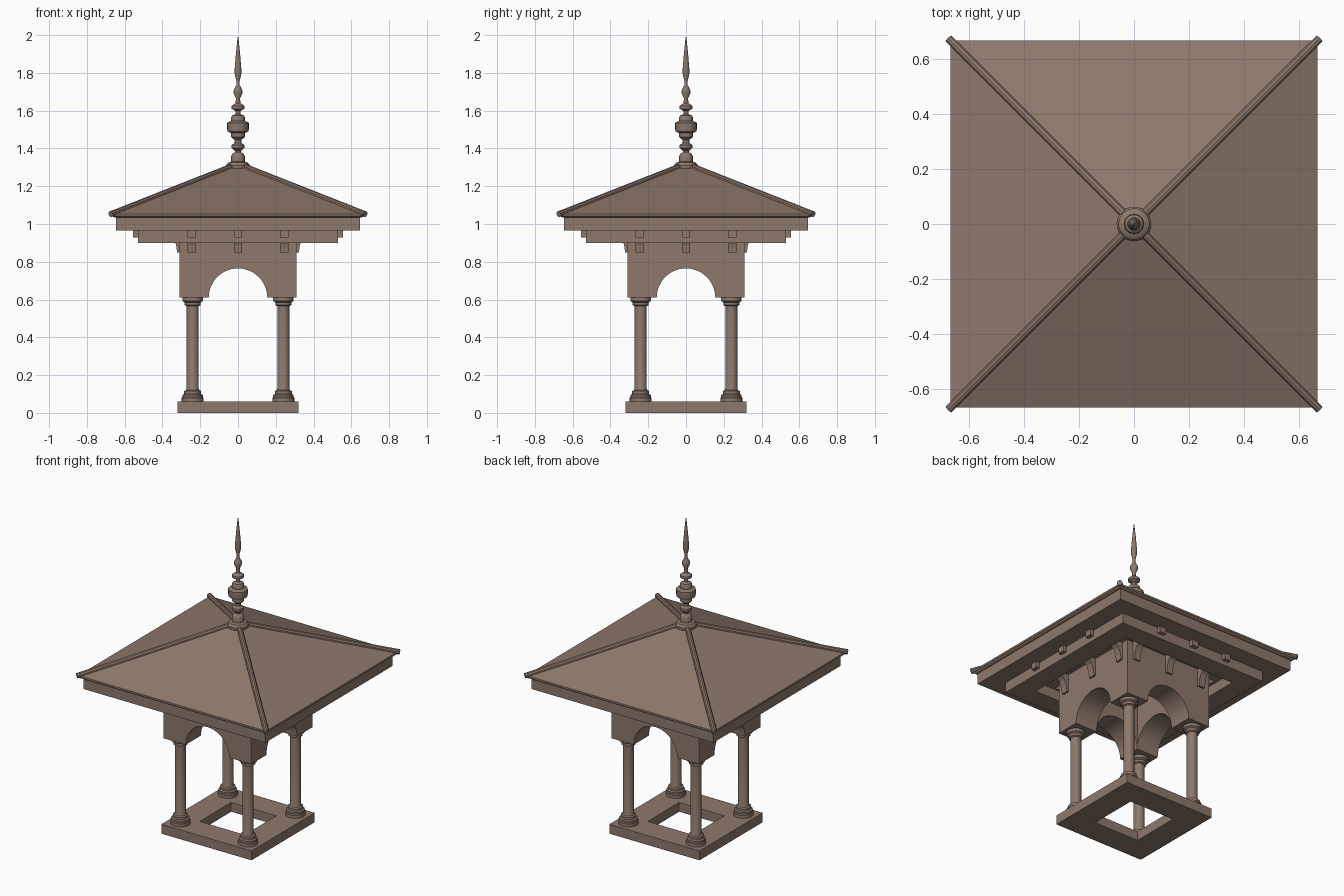
import bpy, bmesh, math
from mathutils import Vector, Matrix

cube = bpy.data.objects.get("Cube")
if cube:
    bpy.data.objects.remove(cube, do_unlink=True)

mat = bpy.data.materials.new("brown_stone")
mat.use_nodes = True
COLOUR = (0.27, 0.19, 0.15, 1)
mat.diffuse_color = COLOUR
mat.node_tree.nodes["Principled BSDF"].inputs["Base Color"].default_value = COLOUR


def finish(name, bm, smooth=False):
    bmesh.ops.recalc_face_normals(bm, faces=bm.faces)
    me = bpy.data.meshes.new(name)
    bm.to_mesh(me)
    bm.free()
    me.materials.append(mat)
    ob = bpy.data.objects.new(name, me)
    bpy.context.collection.objects.link(ob)
    if smooth:
        bpy.ops.object.select_all(action='DESELECT')
        bpy.context.view_layer.objects.active = ob
        ob.select_set(True)
        bpy.ops.object.shade_smooth_by_angle(angle=math.radians(35))
    return ob


def extrude(bm, points, offset):
    """Solid from a flat outline pushed along offset."""
    face = bm.faces.new([bm.verts.new(p) for p in points])
    new = bmesh.ops.extrude_face_region(bm, geom=[face], use_keep_orig=True)
    verts = [v for v in new["geom"] if isinstance(v, bmesh.types.BMVert)]
    bmesh.ops.translate(bm, vec=offset, verts=verts)


def square(half, z):
    return [Vector((x * half, y * half, z)) for x, y in ((-1, -1), (1, -1), (1, 1), (-1, 1))]


def loft(name, levels, closed=False):
    """Stack of squares given as (half size, z), capped or joined into a ring."""
    bm = bmesh.new()
    rings = [[bm.verts.new(p) for p in square(h, z)] for h, z in levels]
    pairs = list(zip(rings, rings[1:]))
    if closed:
        pairs.append((rings[-1], rings[0]))
    else:
        bm.faces.new(rings[0])
        bm.faces.new(rings[-1])
    for a, b in pairs:
        for i in range(4):
            j = (i + 1) % 4
            bm.faces.new((a[i], a[j], b[j], b[i]))
    return finish(name, bm)


def frame(name, outer, inner, z0, z1):
    return loft(name, [(outer, z0), (outer, z1), (inner, z1), (inner, z0)], True)


def lathe(name, profile, x=0, y=0, steps=24):
    bm = bmesh.new()
    verts = [bm.verts.new((r, 0, z)) for r, z in profile]
    edges = [bm.edges.new(e) for e in zip(verts, verts[1:])]
    bmesh.ops.spin(bm, geom=verts + edges, cent=(0, 0, 0), axis=(0, 0, 1),
                   angle=math.tau, steps=steps)
    bmesh.ops.remove_doubles(bm, verts=bm.verts, dist=0.0001)
    bmesh.ops.translate(bm, vec=(x, y, 0), verts=bm.verts)
    return finish(name, bm, True)


# Open square plinth
frame("base_plinth", 0.32, 0.16, 0, 0.06)

# Four turned columns
column = [(0, 0.06), (0.058, 0.06), (0.058, 0.08), (0.054, 0.085), (0.054, 0.095),
          (0.045, 0.10), (0.045, 0.115), (0.036, 0.12), (0.032, 0.13), (0.032, 0.565),
          (0.042, 0.57), (0.042, 0.585), (0.054, 0.592), (0.054, 0.612), (0, 0.612)]
for sx, side in ((-1, "right"), (1, "left")):
    for sy, end in ((-1, "front"), (1, "back")):
        lathe(f"column_{end}_{side}", column, sx * 0.24, sy * 0.24)

# Thick arched walls: front and back span the corners, sides fit between them
OUT, ARCH, SPRING, TOP = 0.31, 0.155, 0.61, 0.967
for k, name in enumerate(("front", "left", "back", "right")):
    half = OUT if k % 2 == 0 else ARCH
    outline = [(half, TOP), (-half, TOP)]
    if half > ARCH:
        outline.append((-half, SPRING))
    for i in range(25):
        a = math.pi * (1 - i / 24)
        outline.append((ARCH * math.cos(a), SPRING + ARCH * math.sin(a)))
    if half > ARCH:
        outline.append((half, SPRING))
    bm = bmesh.new()
    extrude(bm, [(x, -OUT, z) for x, z in outline], (0, OUT - ARCH, 0))
    bmesh.ops.rotate(bm, matrix=Matrix.Rotation(k * math.pi / 2, 3, 'Z'), verts=bm.verts)
    finish(f"arch_wall_{name}", bm, True)

# Curved brackets on the walls and rafter ends through the beam, three per side
bracket = [(0.30, 0.85), (0.322, 0.85), (0.328, 0.89), (0.342, 0.925),
           (0.37, 0.95), (0.41, 0.967), (0.30, 0.967)]
rafter = [(0.50, 0.928), (0.555, 0.928), (0.555, 0.967), (0.50, 0.967)]
for label, shape in (("bracket", bracket), ("rafter_end", rafter)):
    for k, name in enumerate(("front", "left", "back", "right")):
        bm = bmesh.new()
        for x in (-0.245, 0, 0.245):
            extrude(bm, [(x - 0.022, -d, z) for d, z in shape], (0.044, 0, 0))
        bmesh.ops.rotate(bm, matrix=Matrix.Rotation(k * math.pi / 2, 3, 'Z'), verts=bm.verts)
        finish(f"{label}s_{name}", bm)

# Beam frame, eave slab and hipped roof
frame("beam_frame", 0.53, 0.405, 0.90, 0.967)
loft("eave_slab", [(0.645, 0.965), (0.645, 1.036)])
loft("hip_roof", [(0.655, 1.034), (0.667, 1.042), (0.667, 1.054), (0.02, 1.31)])

# Rounded hip ridges
for k in range(4):
    turn = Matrix.Rotation(math.pi / 4 + k * math.pi / 2, 3, 'Z')
    start, end = Vector((0.953, 0, 1.052)), Vector((0.02, 0, 1.312))
    axis = end - start
    bm = bmesh.new()
    bmesh.ops.create_cone(bm, cap_ends=True, segments=10, radius1=0.016,
                          radius2=0.016, depth=axis.length)
    bmesh.ops.rotate(bm, matrix=axis.to_track_quat('Z', 'Y').to_matrix(), verts=bm.verts)
    bmesh.ops.translate(bm, vec=(start + end) / 2, verts=bm.verts)
    bmesh.ops.rotate(bm, matrix=turn, verts=bm.verts)
    finish(f"hip_ridge_{k + 1}", bm, True)

# Turned finial
lathe("finial", [
    (0, 1.27), (0.055, 1.28), (0.063, 1.295), (0.063, 1.31), (0.052, 1.325), (0.036, 1.33),
    (0.036, 1.36), (0.03, 1.372), (0.016, 1.38), (0.018, 1.39), (0.034, 1.402), (0.034, 1.418),
    (0.018, 1.43), (0.018, 1.445), (0.036, 1.46), (0.036, 1.482), (0.055, 1.49), (0.057, 1.5),
    (0.057, 1.535), (0.052, 1.54), (0.036, 1.545), (0.036, 1.565), (0.03, 1.575), (0.013, 1.582),
    (0.013, 1.598), (0.034, 1.61), (0.034, 1.625), (0.013, 1.64), (0.011, 1.665), (0.024, 1.695),
    (0.022, 1.71), (0.009, 1.735), (0.008, 1.755), (0.017, 1.79), (0.018, 1.815), (0.012, 1.89),
    (0.004, 1.97), (0, 2.0)])
